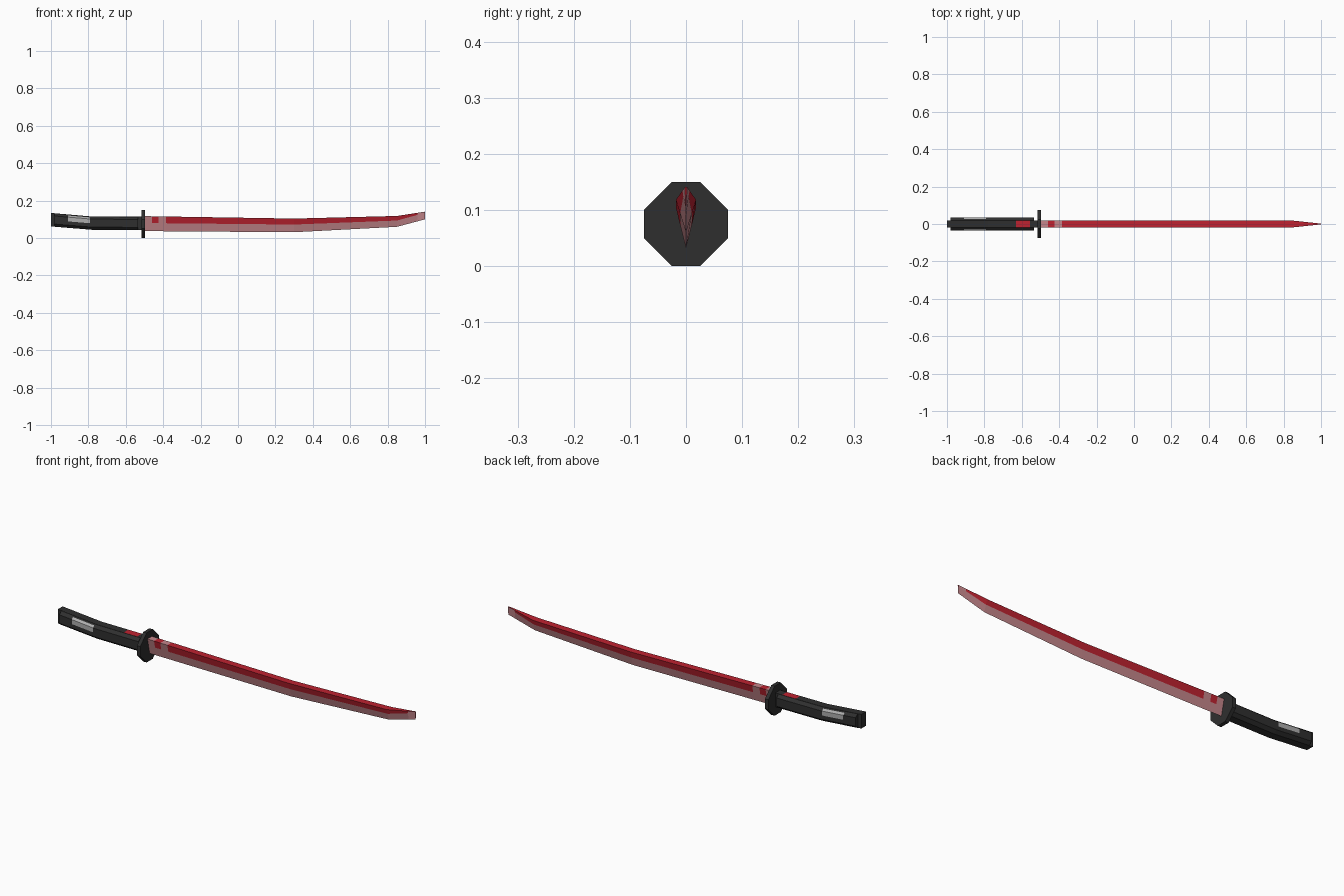
import bpy, bmesh, math

if "Cube" in bpy.data.objects:
    bpy.data.objects.remove(bpy.data.objects["Cube"])


def material(name, rgb):
    m = bpy.data.materials.new(name)
    m.diffuse_color = (*rgb, 1)
    m.use_nodes = True
    m.node_tree.nodes["Principled BSDF"].inputs["Base Color"].default_value = m.diffuse_color
    return m


BLACK = material("matte black", (0.028, 0.028, 0.028))
RED = material("blade red", (0.52, 0.016, 0.030))
PINK = material("pale rose edge", (0.56, 0.24, 0.26))
GREY = material("light grey inlay", (0.42, 0.42, 0.42))


def lerp(table, x):
    """Piecewise linear lookup in (x, value) pairs."""
    for (x0, v0), (x1, v1) in zip(table, table[1:]):
        if x <= x1:
            return v0 + (v1 - v0) * (x - x0) / (x1 - x0)
    return table[-1][1]


def loft(name, stations, section, mats, paint=lambda k, x: 0):
    """Skin closed (y, z) sections along x; paint picks a slot by ring side and x."""
    bm = bmesh.new()
    rings = [[bm.verts.new((x, y, z)) for y, z in section(x)] for x in stations]
    n = len(rings[0])
    for i, (a, b) in enumerate(zip(rings, rings[1:])):
        mid = (stations[i] + stations[i + 1]) / 2
        for k in range(n):
            j = (k + 1) % n
            f = bm.faces.new((a[k], a[j], b[j], b[k]))
            f.material_index = paint(k, mid)
    bm.faces.new(rings[0][::-1])
    bm.faces.new(rings[-1])
    bmesh.ops.recalc_face_normals(bm, faces=bm.faces[:])
    mesh = bpy.data.meshes.new(name)
    bm.to_mesh(mesh)
    bm.free()
    for m in mats:
        mesh.materials.append(m)
    obj = bpy.data.objects.new(name, mesh)
    bpy.context.collection.objects.link(obj)
    return obj


# Blade: flat spine tapering to a sharp lower edge
SPINE = [(-0.5, 0.117), (0.3, 0.104), (0.85, 0.118), (1.0, 0.141)]
EDGE = [(-0.5, 0.037), (0.3, 0.031), (0.85, 0.060), (1.0, 0.100)]
HALF = [(-0.5, 0.018), (0.85, 0.018), (1.0, 0.002)]
BAND = [(-0.5, 0.54), (0.85, 0.58), (0.96, 0.76), (1.0, 0.8)]


def blade_section(x):
    t, b, w, f = (lerp(tab, x) for tab in (SPINE, EDGE, HALF, BAND))
    m = b + (t - b) * f
    return [(0, b), (w * f, m), (w, t), (-w, t), (-w * f, m)]


def blade_paint(k, x):
    if k in (0, 4):
        return 1                                  # cutting edge
    if k == 2 and x > 0.9:
        return 0                                  # spine stays red to the tip
    red = -0.46 < x < -0.425 or -0.385 < x < 0.96
    return 0 if red else 1


loft("blade", [-0.5, -0.46, -0.425, -0.385, 0.3, 0.85, 0.96, 1.0],
     blade_section, [RED, PINK], blade_paint)

# Guard: octagonal plate
guard_outline = [(-0.025, 0), (0.025, 0), (0.075, 0.05), (0.075, 0.10),
                 (0.025, 0.15), (-0.025, 0.15), (-0.075, 0.10), (-0.075, 0.05)]
loft("guard", [-0.516, -0.497], lambda x: guard_outline, [BLACK])

# Handle core with a red mark on top
TOP = [(-1.0, 0.134), (-0.78, 0.115), (-0.5, 0.114)]
BOTTOM = [(-1.0, 0.062), (-0.78, 0.044), (-0.5, 0.043)]


def core_section(x):
    t, b = lerp(TOP, x), lerp(BOTTOM, x)
    return [(-0.019, b), (0.019, b), (0.019, t), (-0.019, t)]


loft("handle_core", [-1.0, -0.78, -0.63, -0.555, -0.51], core_section, [BLACK, RED],
     lambda k, x: 1 if k == 2 and -0.63 < x < -0.555 else 0)

# Handle side grips: bevelled scales with a grey inlay, one per side
SCALE = [(0.018, 0), (0.02, 0), (0.036, 0.2), (0.036, 0.48),
         (0.036, 0.8), (0.026, 0.92), (0.02, 0.99), (0.018, 0.99)]
for name, side in (("left_grip", 1), ("right_grip", -1)):
    def grip_section(x):
        t, b = lerp(TOP, x), lerp(BOTTOM, x)
        return [(side * y, b + (t - b) * f) for y, f in SCALE]

    loft(name, [-0.98, -0.91, -0.885, -0.79, -0.78, -0.535], grip_section, [BLACK, GREY],
         lambda k, x: 1 if (k == 4 and -0.91 < x < -0.79)
         or (k == 3 and -0.91 < x < -0.79) else 0)
